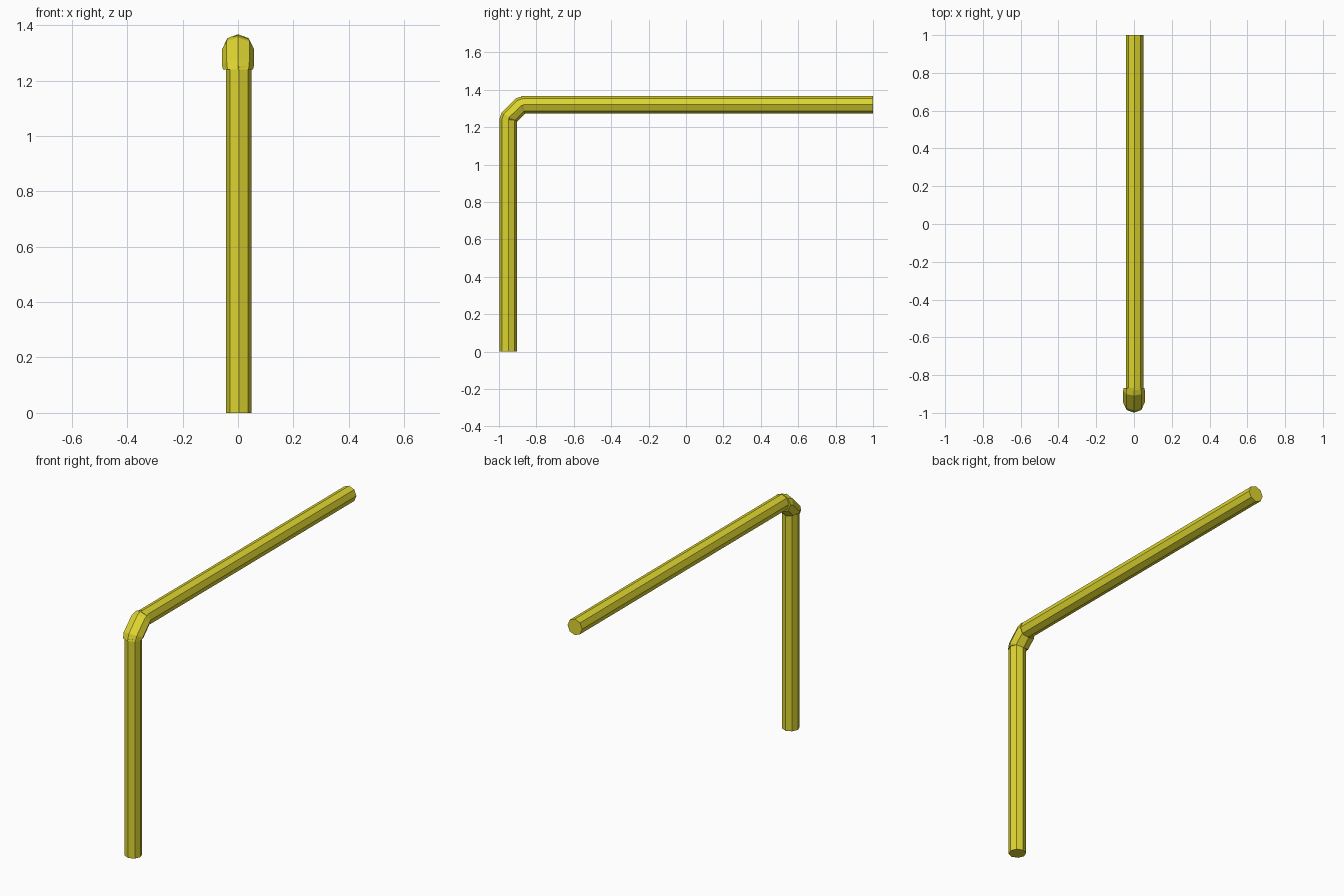
import bpy, bmesh
from math import sin, cos, pi, radians

if "Cube" in bpy.data.objects:
    bpy.data.objects.remove(bpy.data.objects["Cube"])

SIDES = 8
mat = bpy.data.materials.new("yellow_paint")
mat.diffuse_color = (0.72, 0.66, 0.03, 1)
mat.use_nodes = True
mat.node_tree.nodes["Principled BSDF"].inputs["Base Color"].default_value = mat.diffuse_color


def tube(name, rings, x0=0.0):
    """Loft octagonal rings: (y, z, tilt in degrees, half width in x, radius in the bend plane)."""
    bm = bmesh.new()
    loops = []
    for y, z, tilt, rx, r in rings:
        t = radians(tilt)
        loops.append([bm.verts.new((x0 + rx * cos(a),
                                    y - r * sin(a) * cos(t),
                                    z + r * sin(a) * sin(t)))
                      for a in (2 * pi * i / SIDES for i in range(SIDES))])
    for a, b in zip(loops, loops[1:]):
        for i in range(SIDES):
            j = (i + 1) % SIDES
            bm.faces.new((a[i], a[j], b[j], b[i]))
    bm.faces.new(loops[0])
    bm.faces.new(loops[-1])
    bmesh.ops.recalc_face_normals(bm, faces=bm.faces)
    me = bpy.data.meshes.new(name)
    bm.to_mesh(me)
    bm.free()
    me.materials.append(mat)
    ob = bpy.data.objects.new(name, me)
    bpy.context.collection.objects.link(ob)
    return ob


R = 0.046
# Upright post and horizontal arm
tube("upright_pipe", [(-0.95, 0, 0, R, R), (-0.95, 1.25, 0, R, R)], 0.003)
tube("horizontal_pipe", [(-0.88, 1.32, 90, R, R), (1.0, 1.32, 90, R, R)], 0.003)

# Slightly wider elbow joining them
tube("elbow", [(-0.951, 1.24, 0, 0.054, 0.048),
               (-0.944, 1.254, 30, 0.058, 0.048),
               (-0.884, 1.313, 60, 0.058, 0.048),
               (-0.868, 1.32, 90, 0.054, 0.047)])
